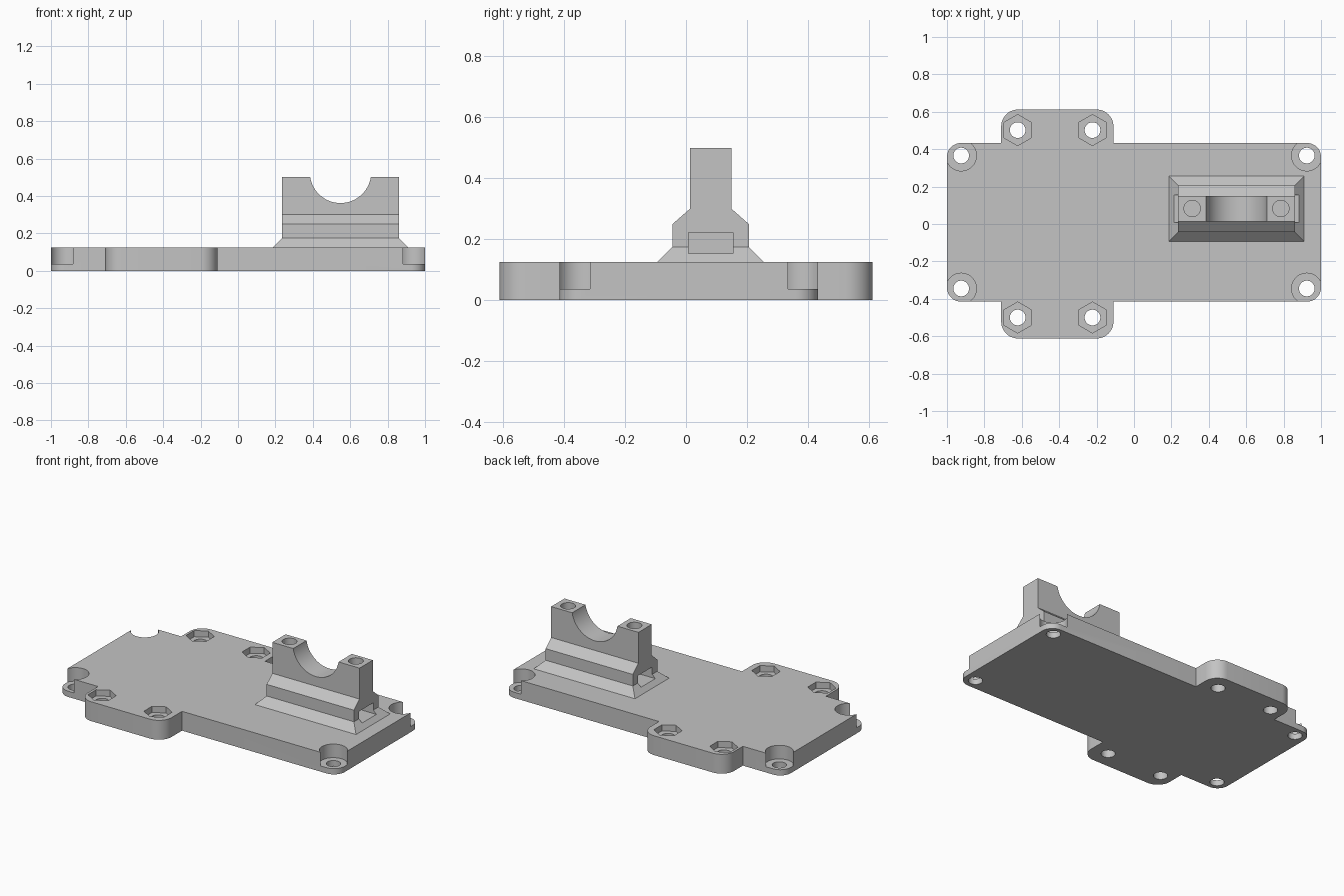
import bpy, bmesh, math

if "Cube" in bpy.data.objects:
    bpy.data.objects.remove(bpy.data.objects["Cube"], do_unlink=True)

grey = bpy.data.materials.new("plain grey")
grey.use_nodes = True
COLOUR = (0.55, 0.55, 0.55, 1)
grey.diffuse_color = COLOUR
grey.node_tree.nodes["Principled BSDF"].inputs["Base Color"].default_value = COLOUR


def loft(name, rings):
    """Solid skinned through closed rings of 3D points, bottom to top."""
    bm = bmesh.new()
    loops = [[bm.verts.new(p) for p in ring] for ring in rings]
    n = len(loops[0])
    bm.faces.new(loops[0][::-1])
    bm.faces.new(loops[-1])
    for a, b in zip(loops, loops[1:]):
        for i in range(n):
            j = (i + 1) % n
            bm.faces.new((a[i], a[j], b[j], b[i]))
    bmesh.ops.recalc_face_normals(bm, faces=bm.faces)
    mesh = bpy.data.meshes.new(name)
    bm.to_mesh(mesh)
    bm.free()
    mesh.materials.append(grey)
    ob = bpy.data.objects.new(name, mesh)
    bpy.context.collection.objects.link(ob)
    return ob


def arc(cx, cy, r, start, sweep, n):
    return [(cx + r * math.cos(math.radians(start + sweep * i / n)),
             cy + r * math.sin(math.radians(start + sweep * i / n))) for i in range(n + 1)]


def prism(name, outline, z0, z1):
    return loft(name, [[(x, y, z) for x, y in outline] for z in (z0, z1)])


def round_hole(x, y, r, z0, z1, sides=48, turn=0):
    return prism("cutter", arc(x, y, r, turn, 360, sides)[:-1], z0, z1)


def rect(x0, x1, y0, y1, z):
    return [(x0, y0, z), (x1, y0, z), (x1, y1, z), (x0, y1, z)]


def cut(target, cutter):
    mod = target.modifiers.new("cut", "BOOLEAN")
    mod.operation = "DIFFERENCE"
    mod.solver = "EXACT"
    mod.object = cutter
    cutter.hide_render = True
    bpy.context.view_layer.objects.active = target
    bpy.ops.object.modifier_apply(modifier=mod.name)
    bpy.data.objects.remove(cutter, do_unlink=True)


# Base plate with rounded corners and two side tabs
TOP = 0.125
Y0, Y1, TAB = -0.415, 0.433, 0.612
TX0, TX1 = -0.71, -0.11
CR, TR = 0.075, 0.09
outline = (arc(1 - CR, Y1 - CR, CR, 0, 90, 12) + [(TX1, Y1)]
           + arc(TX1 - TR, TAB - TR, TR, 0, 90, 12)
           + arc(TX0 + TR, TAB - TR, TR, 90, 90, 12) + [(TX0, Y1)]
           + arc(CR - 1, Y1 - CR, CR, 90, 90, 12)
           + arc(CR - 1, Y0 + CR, CR, 180, 90, 12) + [(TX0, Y0)]
           + arc(TX0 + TR, TR - TAB, TR, 180, 90, 12)
           + arc(TX1 - TR, TR - TAB, TR, 270, 90, 12) + [(TX1, Y0)]
           + arc(1 - CR, Y0 + CR, CR, 270, 90, 12))
plate = prism("base_plate", outline, 0, TOP)

# Counterbored corner holes
for x in (-0.924, 0.924):
    for y in (-0.345, 0.366):
        cut(plate, round_hole(x, y, 0.082, 0.037, 0.2))
        cut(plate, round_hole(x, y, 0.042, -0.1, 0.1))

# Tab holes with hexagonal nut pockets
for x in (-0.622, -0.222):
    for y in (-0.5, 0.502):
        cut(plate, round_hole(x, y, 0.083, 0.085, 0.2, 6, 30))
        cut(plate, round_hole(x, y, 0.042, -0.1, 0.15))

# Cradle: flared foot, waist, sloped shoulders and upright block
CX, CY, HALF = 0.548, 0.081, 0.312
steps = [(0.362, 0.175, TOP), (HALF, 0.125, 0.175), (HALF, 0.125, 0.25),
         (HALF, 0.068, 0.30), (HALF, 0.068, 0.50)]
cradle = loft("cradle_block", [rect(CX - hx, CX + hx, CY - hy, CY + hy, z)
                               for hx, hy, z in steps])

# Round saddle across the block
saddle = [[(x, y, z) for x, z in arc(CX, 0.526, 0.164, 0, 360, 96)[:-1]]
          for y in (CY - 0.3, CY + 0.3)]
cut(cradle, loft("cutter", saddle))

# Screw holes and end nut slots
for side in (-1, 1):
    hole_x = CX + side * 0.237
    ends = sorted((CX + side * 0.15, CX + side * 0.5))
    cut(cradle, loft("cutter", [rect(*ends, CY - 0.073, CY + 0.073, z)
                                for z in (0.153, 0.222)]))
    cut(cradle, round_hole(hole_x, CY + 0.002, 0.044, 0.19, 0.6))

# Smooth the curved walls, keep the edges crisp
bpy.ops.object.select_all(action="DESELECT")
for ob in (plate, cradle):
    ob.select_set(True)
    bpy.context.view_layer.objects.active = ob
bpy.ops.object.shade_smooth_by_angle(angle=math.radians(30))
